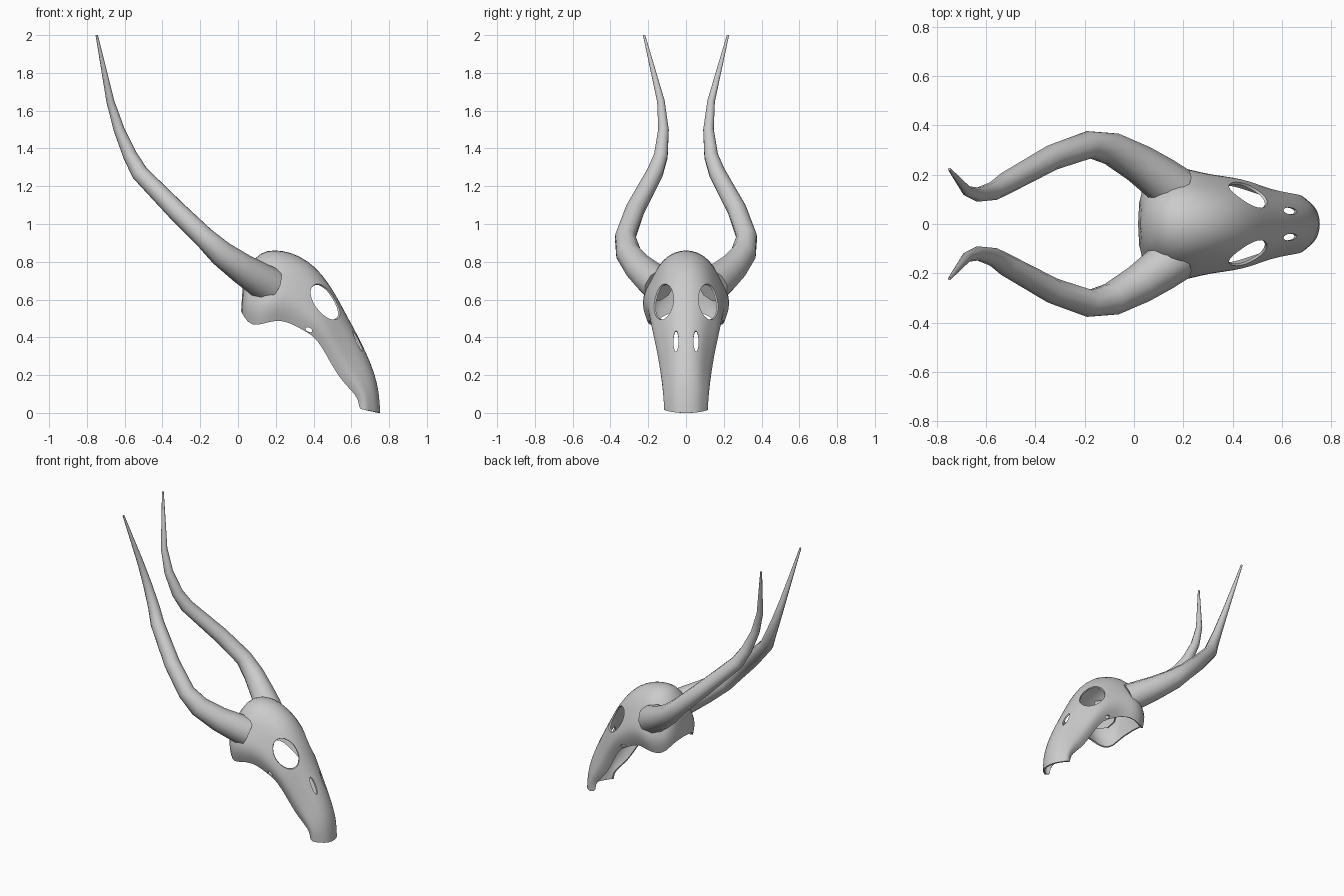
import bpy, bmesh, math

if "Cube" in bpy.data.objects:
    bpy.data.objects.remove(bpy.data.objects["Cube"])

# Skull stations: ridge x, z, lower edge x, z, half width
stations = [
    (0.025, 0.69, 0.015, 0.54, 0.135),
    (0.06, 0.79, 0.05, 0.475, 0.175),
    (0.12, 0.855, 0.10, 0.46, 0.22),
    (0.19, 0.868, 0.17, 0.485, 0.24),
    (0.28, 0.855, 0.23, 0.49, 0.22),
    (0.37, 0.81, 0.29, 0.47, 0.205),
    (0.45, 0.735, 0.34, 0.44, 0.197),
    (0.52, 0.625, 0.40, 0.41, 0.187),
    (0.575, 0.52, 0.45, 0.34, 0.17),
    (0.63, 0.42, 0.49, 0.265, 0.152),
    (0.68, 0.32, 0.545, 0.175, 0.137),
    (0.725, 0.21, 0.60, 0.12, 0.128),
    (0.748, 0.11, 0.64, 0.07, 0.121),
    (0.754, 0.0, 0.64, 0.022, 0.118),
]
# Cross-section: distance from ridge to lower edge, share of half width
section = [(0, 0), (0.03, 0.27), (0.14, 0.53), (0.30, 0.70), (0.45, 0.82),
           (0.66, 1.0), (0.84, 0.97), (1, 0.87)]
ring = [(s, -f) for s, f in reversed(section[1:])] + section


def activate(obj):
    bpy.ops.object.select_all(action='DESELECT')
    obj.select_set(True)
    bpy.context.view_layer.objects.active = obj


def finish(obj, angle):
    activate(obj)
    bpy.ops.object.convert(target='MESH')
    bpy.ops.object.shade_smooth_by_angle(angle=math.radians(angle))


# Hollow skull, open underneath, closed at the back
bm = bmesh.new()
rows = []
for tx, tz, bx, bz, w in stations:
    rows.append([bm.verts.new((tx + (bx - tx) * s, w * f, tz + (bz - tz) * s))
                 for s, f in ring])
for a, b in zip(rows, rows[1:]):
    for i in range(len(ring) - 1):
        bm.faces.new((a[i], a[i + 1], b[i + 1], b[i]))
n = len(ring)
for i in range(n // 2):
    corners = [rows[0][i], rows[0][i + 1], rows[0][n - 2 - i], rows[0][n - 1 - i]]
    bm.faces.new(list(dict.fromkeys(corners)))
bmesh.ops.recalc_face_normals(bm, faces=bm.faces)
bm.faces.ensure_lookup_table()
top = max(bm.faces, key=lambda f: f.calc_center_median().z)
if top.normal.z < 0:
    bmesh.ops.reverse_faces(bm, faces=bm.faces)
mesh = bpy.data.meshes.new("skull")
bm.to_mesh(mesh)
bm.free()
skull = bpy.data.objects.new("skull", mesh)
bpy.context.collection.objects.link(skull)
sub = skull.modifiers.new("smooth", 'SUBSURF')
sub.levels = sub.render_levels = 1
shell = skull.modifiers.new("bone", 'SOLIDIFY')
shell.thickness = 0.01
shell.offset = -1

# Cutters for eye sockets, nasal slots and small cheek holes
cutters = []


def cutter(name, kind, loc, scale, tilt):
    if kind == 'BALL':
        bpy.ops.mesh.primitive_uv_sphere_add(segments=24, ring_count=16, radius=1, location=loc)
    else:
        bpy.ops.mesh.primitive_cylinder_add(vertices=10, radius=1, depth=2, location=loc)
    obj = bpy.context.object
    obj.name = name
    obj.scale = scale
    obj.rotation_euler.y = math.radians(tilt)
    obj.hide_render = True
    cutters.append(obj)
    mod = skull.modifiers.new(name, 'BOOLEAN')
    mod.operation = 'DIFFERENCE'
    mod.solver = 'EXACT'
    mod.object = obj


for side in (-1, 1):
    cutter("eye_cutter", 'BALL', (0.477, side * 0.135, 0.592), (0.115, 0.078, 0.078), 47)
    cutter("nasal_cutter", 'SLOT', (0.63, side * 0.053, 0.378), (0.062, 0.014, 0.06), 63)
    cutter("cheek_cutter", 'BALL', (0.375, side * 0.17, 0.44), (0.02, 0.05, 0.011), 30)
finish(skull, 40)
for c in cutters:
    bpy.data.objects.remove(c)

# Curving horns: x, y, z, radius
horn_path = [
    (0.165, 0.14, 0.675, 0.098), (0.10, 0.19, 0.715, 0.09),
    (0.02, 0.245, 0.765, 0.08), (-0.09, 0.305, 0.845, 0.068),
    (-0.18, 0.322, 0.93, 0.056), (-0.33, 0.27, 1.075, 0.052),
    (-0.52, 0.165, 1.27, 0.045), (-0.57, 0.133, 1.36, 0.038),
    (-0.63, 0.119, 1.50, 0.029), (-0.676, 0.133, 1.65, 0.021),
    (-0.748, 0.222, 2.0, 0.006),
]
for side, name in ((-1, "horn_front"), (1, "horn_back")):
    curve = bpy.data.curves.new(name, 'CURVE')
    curve.dimensions = '3D'
    curve.bevel_depth = 1
    curve.bevel_resolution = 3
    curve.use_fill_caps = True
    line = curve.splines.new('POLY')
    line.points.add(len(horn_path) - 1)
    for p, (x, y, z, r) in zip(line.points, horn_path):
        p.co = (x, side * y, z, 1)
        p.radius = r
    horn = bpy.data.objects.new(name, curve)
    bpy.context.collection.objects.link(horn)
    finish(horn, 40)
